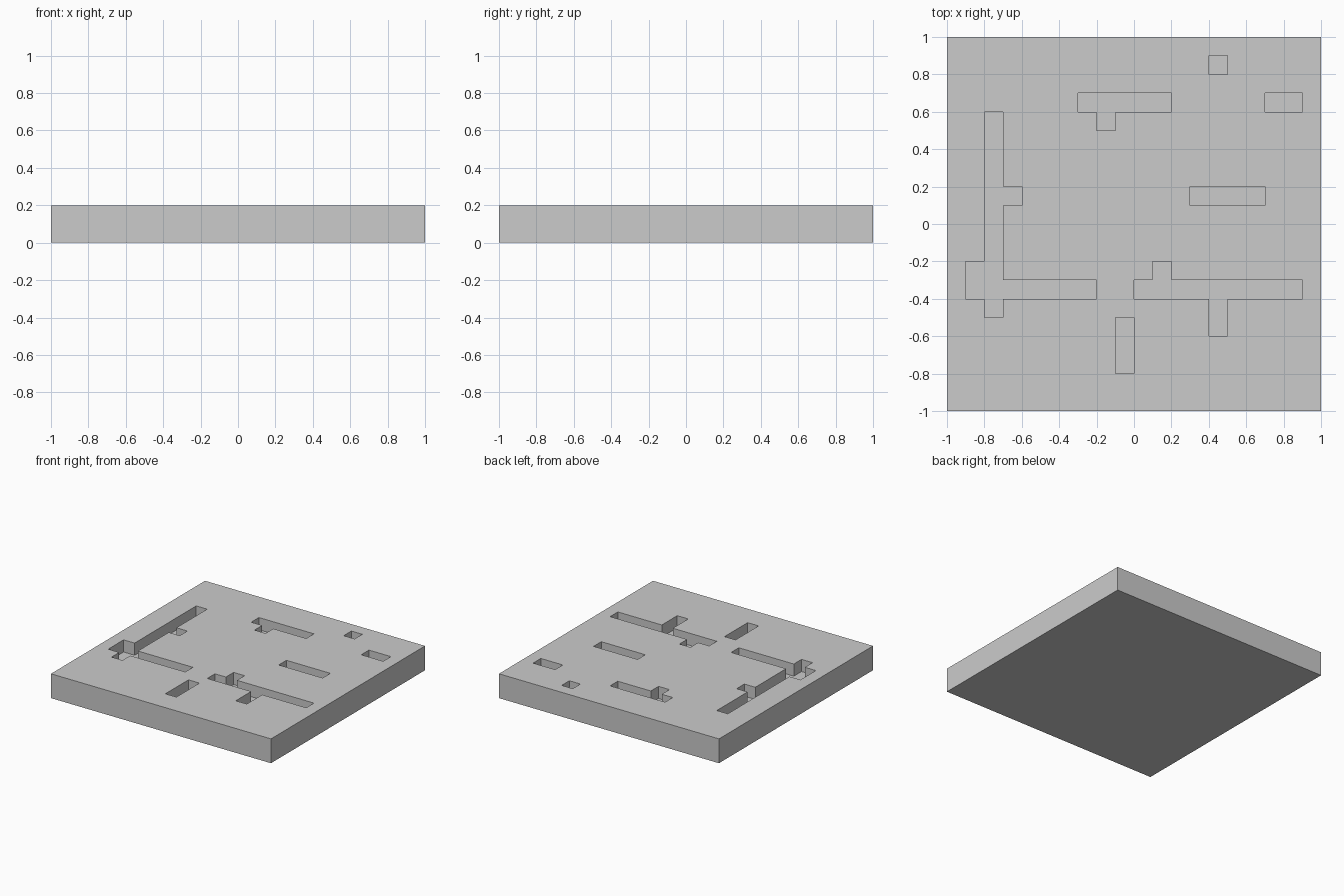
import bpy, bmesh

if "Cube" in bpy.data.objects:
    bpy.data.objects.remove(bpy.data.objects["Cube"])

THICK, DEPTH, CELL = 0.2, 0.1, 0.1


def rect(x0, y0, x1, y1):
    return [(x0, y0), (x1, y0), (x1, y1), (x0, y1)]


def prisms(name, outlines, z0, z1):
    """One mesh object holding a straight prism for each outline (in cells)."""
    bm = bmesh.new()
    for pts in outlines:
        face = bm.faces.new([bm.verts.new((x * CELL, y * CELL, z0)) for x, y in pts])
        ext = bmesh.ops.extrude_face_region(bm, geom=[face], use_keep_orig=True)
        top = [v for v in ext["geom"] if isinstance(v, bmesh.types.BMVert)]
        bmesh.ops.translate(bm, verts=top, vec=(0, 0, z1 - z0))
    bmesh.ops.recalc_face_normals(bm, faces=bm.faces)
    mesh = bpy.data.meshes.new(name)
    bm.to_mesh(mesh)
    bm.free()
    obj = bpy.data.objects.new(name, mesh)
    bpy.context.collection.objects.link(obj)
    return obj


# Pocket outlines: long branching channel, forked channel, T channel, plain slots
pockets = [
    [(-8, 6), (-7, 6), (-7, 2), (-6, 2), (-6, 1), (-7, 1), (-7, -3), (-2, -3),
     (-2, -4), (-7, -4), (-7, -5), (-8, -5), (-8, -4), (-9, -4), (-9, -2), (-8, -2)],
    [(0, -3), (1, -3), (1, -2), (2, -2), (2, -3), (9, -3),
     (9, -4), (5, -4), (5, -6), (4, -6), (4, -4), (0, -4)],
    [(-3, 7), (2, 7), (2, 6), (-1, 6), (-1, 5), (-2, 5), (-2, 6), (-3, 6)],
    rect(4, 8, 5, 9),
    rect(7, 6, 9, 7),
    rect(3, 1, 7, 2),
    rect(-1, -8, 0, -5),
]

# Square slab with the pockets cut to half its thickness
slab = prisms("slab", [rect(-10, -10, 10, 10)], 0, THICK)
cutter = prisms("pocket_cutter", pockets, THICK - DEPTH, THICK + 0.1)
cutter.hide_render = True
cutter.hide_viewport = False
cutter.display_type = 'WIRE'

cut = slab.modifiers.new("pockets", 'BOOLEAN')
cut.operation = 'DIFFERENCE'
cut.solver = 'EXACT'
cut.object = cutter

# Apply the cut and discard the helper
bpy.context.view_layer.objects.active = slab
slab.select_set(True)
bpy.ops.object.modifier_apply(modifier=cut.name)
bpy.data.objects.remove(cutter)
